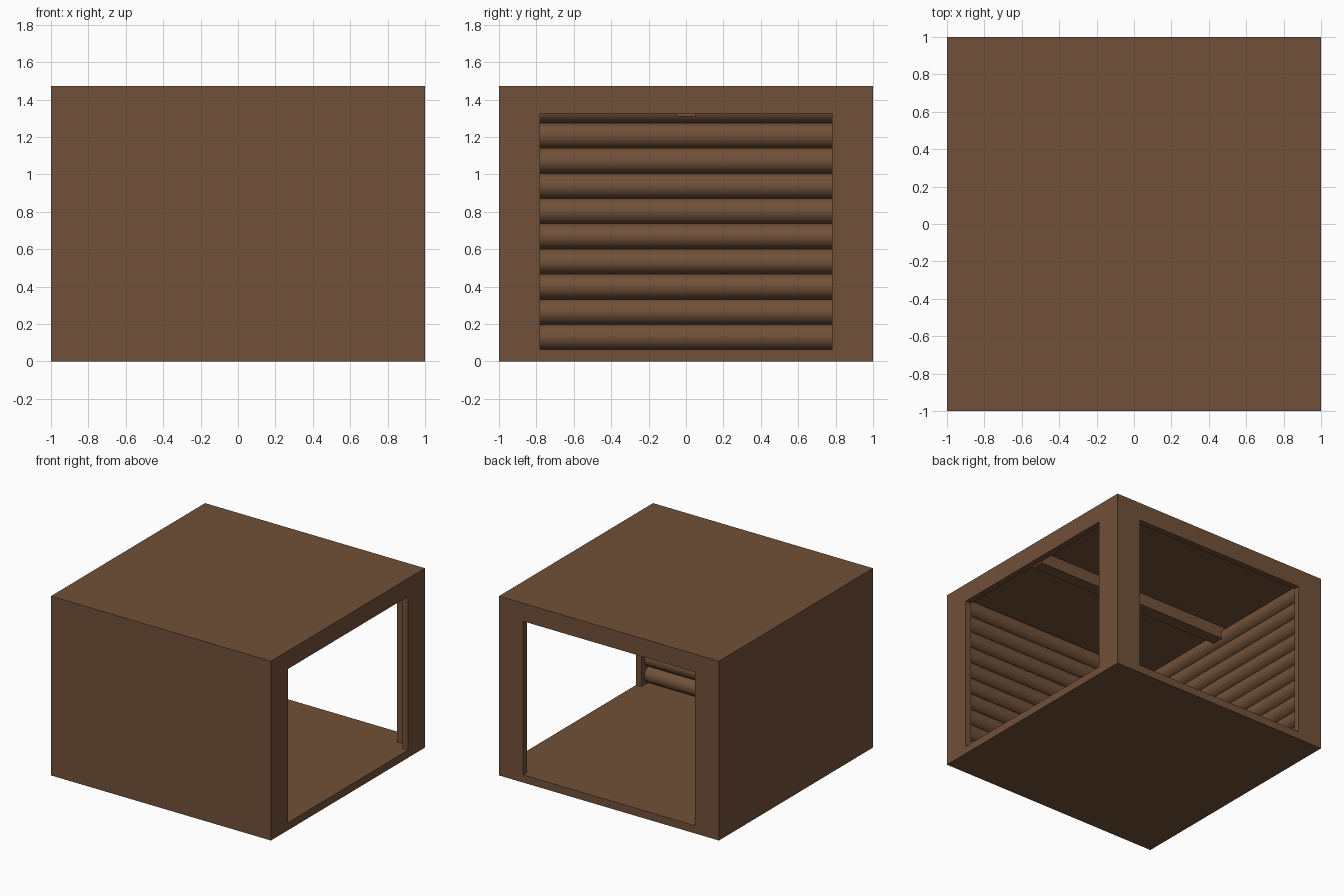
import bpy
import math

cube = bpy.data.objects.get("Cube")
if cube:
    bpy.data.objects.remove(cube, do_unlink=True)

wood = bpy.data.materials.new("brown_wood")
wood.use_nodes = True
COLOR = (0.165, 0.082, 0.040, 1)
wood.diffuse_color = COLOR
wood.node_tree.nodes["Principled BSDF"].inputs["Base Color"].default_value = COLOR

HEIGHT = 1.473
FLOOR, CEILING = 0.063, 1.41
INNER = 0.95      # inner face of the walls
OPEN = 0.78       # half width of the openings
LINTEL = 1.325
LOGS = 10


def box(name, low, high):
    bpy.ops.mesh.primitive_cube_add(size=1)
    ob = bpy.context.object
    ob.name = name
    ob.location = [(a + b) / 2 for a, b in zip(low, high)]
    ob.scale = [b - a for a, b in zip(low, high)]
    bpy.ops.object.transform_apply(location=True, rotation=False, scale=True)
    ob.data.materials.append(wood)
    return ob


def cut(target, cutter):
    cutter.hide_render = True
    mod = target.modifiers.new("cut", "BOOLEAN")
    mod.operation = "DIFFERENCE"
    mod.solver = "EXACT"
    mod.object = cutter
    bpy.ops.object.select_all(action="DESELECT")
    bpy.context.view_layer.objects.active = target
    target.select_set(True)
    bpy.ops.object.modifier_apply(modifier=mod.name)
    bpy.data.objects.remove(cutter, do_unlink=True)


def log(name, location, rotation):
    radius = (CEILING - FLOOR) / LOGS / 2
    bpy.ops.mesh.primitive_cylinder_add(vertices=32, radius=radius, depth=2 * INNER,
                                        location=location, rotation=rotation)
    ob = bpy.context.object
    ob.name = name
    ob.data.materials.append(wood)
    bpy.ops.object.shade_smooth_by_angle()


# Hollow shell, open on the left side and the back
shell = box("shell", (-1, -1, 0), (1, 1, HEIGHT))
cut(shell, box("room_cutter", (-INNER, -INNER, FLOOR), (INNER, INNER, CEILING)))
cut(shell, box("side_cutter", (0.8, -OPEN, FLOOR), (1.2, OPEN, LINTEL)))
cut(shell, box("back_cutter", (-OPEN, 0.8, FLOOR), (OPEN, 1.2, LINTEL)))

# Stacked logs lining the two closed walls
pitch = (CEILING - FLOOR) / LOGS
offset = INNER - pitch / 2
for i in range(LOGS):
    z = FLOOR + pitch * (i + 0.5)
    log(f"front_log_{i + 1}", (0, -offset, z), (0, math.pi / 2, 0))
    log(f"side_log_{i + 1}", (-offset, 0, z), (math.pi / 2, 0, 0))

# Corner post between the openings, and the ceiling beam
box("corner_post", (0.85, 0.85, FLOOR), (INNER, INNER, CEILING))
box("ceiling_beam", (-INNER, -0.05, 1.31), (INNER, 0.05, CEILING))
